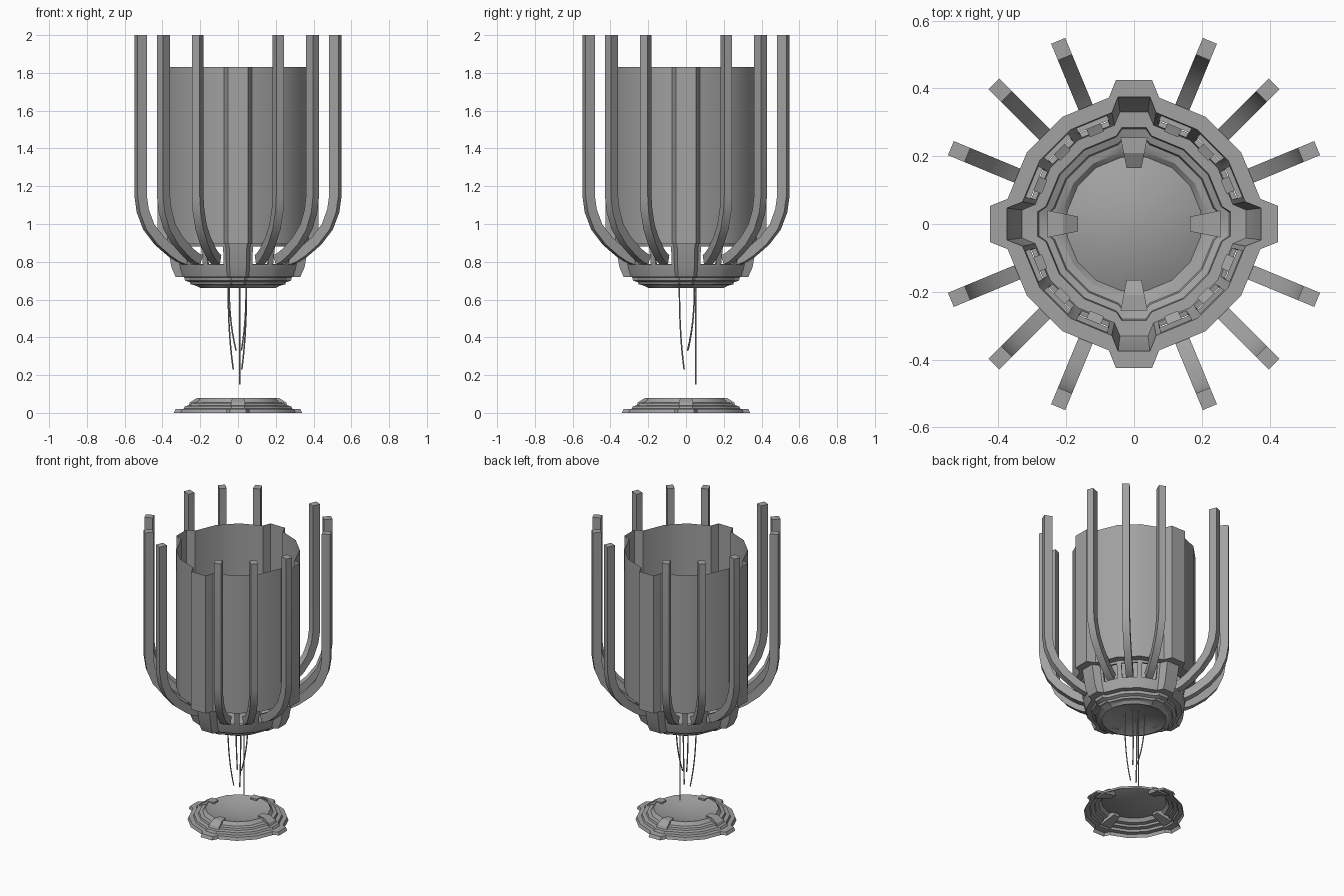
import bpy, bmesh, math
from mathutils import Vector

cube = bpy.data.objects.get("Cube")
if cube:
    bpy.data.objects.remove(cube, do_unlink=True)

GREY = (0.36, 0.36, 0.36, 1)
metal = bpy.data.materials.new("grey metal")
metal.use_nodes = True
metal.diffuse_color = GREY
metal.node_tree.nodes["Principled BSDF"].inputs["Base Color"].default_value = GREY


def add_object(name, bm):
    bmesh.ops.recalc_face_normals(bm, faces=bm.faces)
    mesh = bpy.data.meshes.new(name)
    bm.to_mesh(mesh)
    bm.free()
    mesh.materials.append(metal)
    obj = bpy.data.objects.new(name, mesh)
    bpy.context.collection.objects.link(obj)
    return obj


def smooth(obj):
    bpy.ops.object.select_all(action="DESELECT")
    obj.select_set(True)
    bpy.context.view_layer.objects.active = obj
    bpy.ops.object.shade_smooth_by_angle(angle=math.radians(30))


def ring(bm, radius, tab, z):
    """Sixteen-sided ring with a tab pushed out on each of four sides."""
    verts = []
    half = tab * 0.125
    for q in range(4):
        turn = q * math.pi / 2
        points = [(tab, -half), (tab, half)]
        for k in range(4):
            a = math.radians(11.25 + 22.5 * k)
            points.append((radius * math.cos(a), radius * math.sin(a)))
        for x, y in points:
            verts.append(bm.verts.new((x * math.cos(turn) - y * math.sin(turn),
                                       x * math.sin(turn) + y * math.cos(turn), z)))
    return verts


def loft(bm, profile):
    """Skin the rings; returns one list of faces per band."""
    rings = [ring(bm, *p) for p in profile]
    bands = []
    for a, b in zip(rings, rings[1:]):
        n = len(a)
        bands.append([bm.faces.new((a[i], a[(i + 1) % n], b[(i + 1) % n], b[i]))
                      for i in range(n)])
    return rings, bands


def dish(rim, height, z):
    """Shallow domed centre, as more rings for a profile."""
    steps = [0.9, 0.7, 0.45, 0.2, 0.02]
    return [(rim * s, rim * s * 0.99, z + height * (1 - s * s)) for s in steps]


# Tall open shell
bm = bmesh.new()
loft(bm, [(0.38, 0.425, 1.83), (0.38, 0.425, 0.895), (0.335, 0.375, 0.895)])
smooth(add_object("shell", bm))

# Collar with slots, stepped underside and domed floor
bm = bmesh.new()
rings, bands = loft(bm, [
    (0.335, 0.375, 0.895), (0.312, 0.352, 0.77), (0.297, 0.33, 0.72),
    (0.265, 0.285, 0.718), (0.262, 0.28, 0.70), (0.242, 0.255, 0.692),
    (0.238, 0.25, 0.68), (0.215, 0.22, 0.675), (0.2, 0.198, 0.66),
] + dish(0.2, 0.045, 0.66))
bm.faces.new(rings[-1])
bmesh.ops.recalc_face_normals(bm, faces=bm.faces)
slots = [f for i, f in enumerate(bands[0]) if i % 6 in (2, 3, 4)]
bmesh.ops.inset_individual(bm, faces=slots, thickness=0.022, depth=0)
bmesh.ops.inset_individual(bm, faces=slots, thickness=0.001, depth=-0.015)
bmesh.ops.delete(bm, geom=slots, context="FACES")
smooth(add_object("collar", bm))

# Stepped base plate
bm = bmesh.new()
rings, bands = loft(bm, [
    (0.31, 0.34, 0), (0.302, 0.33, 0.02), (0.275, 0.288, 0.022),
    (0.27, 0.28, 0.036), (0.245, 0.255, 0.04), (0.24, 0.25, 0.052),
    (0.217, 0.217, 0.056), (0.2, 0.198, 0.078),
] + dish(0.2, -0.03, 0.078))
bm.faces.new(rings[-1])
smooth(add_object("base_plate", bm))


def extrude_side(bm, outline, half_inner, half_outer):
    """Extrude a closed (radius, z) outline sideways, tapering with radius."""
    r0 = min(p[0] for p in outline)
    r1 = max(p[0] for p in outline)
    sides = []
    for s in (-1, 1):
        sides.append([bm.verts.new((r, s * (half_inner + (half_outer - half_inner)
                                            * (r - r0) / (r1 - r0)), z))
                      for r, z in outline])
    a, b = sides
    n = len(outline)
    for i in range(n):
        bm.faces.new((a[i], a[(i + 1) % n], b[(i + 1) % n], b[i]))
    bm.faces.new(a)
    bm.faces.new(b)


def copy_around(obj, angles):
    for i, angle in enumerate(angles):
        item = obj if i == 0 else obj.copy()
        if i:
            bpy.context.collection.objects.link(item)
        item.rotation_euler.z = math.radians(angle)


# Curved struts rising around the shell
path = [Vector(p) for p in [(0.558, 2), (0.558, 1.15), (0.546, 1.07), (0.512, 0.985),
                            (0.45, 0.91), (0.375, 0.85), (0.33, 0.823), (0.295, 0.81)]]
inner, outer = [], []
for i, p in enumerate(path):
    d = (path[min(i + 1, len(path) - 1)] - path[max(i - 1, 0)]).normalized()
    if i == 0:
        d = Vector((0, -1))
    normal = Vector((-d.y, d.x)) * 0.0265
    outer.append(p + normal)
    inner.append(p - normal)
bm = bmesh.new()
extrude_side(bm, [tuple(p) for p in outer + inner[::-1]], 0.0225, 0.0225)
strut = add_object("strut", bm)
smooth(strut)
copy_around(strut, [90 * q + a for q in range(4) for a in (22.5, 45, 67.5)])

# Wedge clips around the two dishes
for name, outline in [
    ("collar_clip", [(0.165, 0.672), (0.2, 0.662), (0.25, 0.685), (0.255, 0.735),
                     (0.21, 0.735), (0.165, 0.71)]),
    ("base_clip", [(0.165, 0.052), (0.27, 0.022), (0.255, 0.055), (0.215, 0.08),
                   (0.165, 0.08)]),
]:
    bm = bmesh.new()
    extrude_side(bm, outline, 0.022, 0.04)
    copy_around(add_object(name, bm), [0, 90, 180, 270])

# Hanging wires: start x, y and end x, y, z
for x0, y0, x1, y1, z1 in [
    (0.008, 0.052, 0.008, 0.052, 0.15),
    (-0.052, -0.035, -0.025, -0.01, 0.23),
    (0.045, -0.035, 0.02, -0.01, 0.23),
    (-0.047, 0.045, -0.01, 0.008, 0.33),
    (0.043, 0.045, 0.018, 0.01, 0.33),
]:
    curve = bpy.data.curves.new("wire", "CURVE")
    curve.dimensions = "3D"
    curve.bevel_depth = 0.004
    curve.bevel_resolution = 1
    curve.use_fill_caps = True
    line = curve.splines.new("POLY")
    line.points.add(8)
    for i, point in enumerate(line.points):
        t = i / 8
        bend = t ** 2.5
        point.co = (x0 + (x1 - x0) * bend, y0 + (y1 - y0) * bend,
                    0.7 + (z1 - 0.7) * t, 1)
    curve.materials.append(metal)
    bpy.context.collection.objects.link(bpy.data.objects.new("wire", curve))
